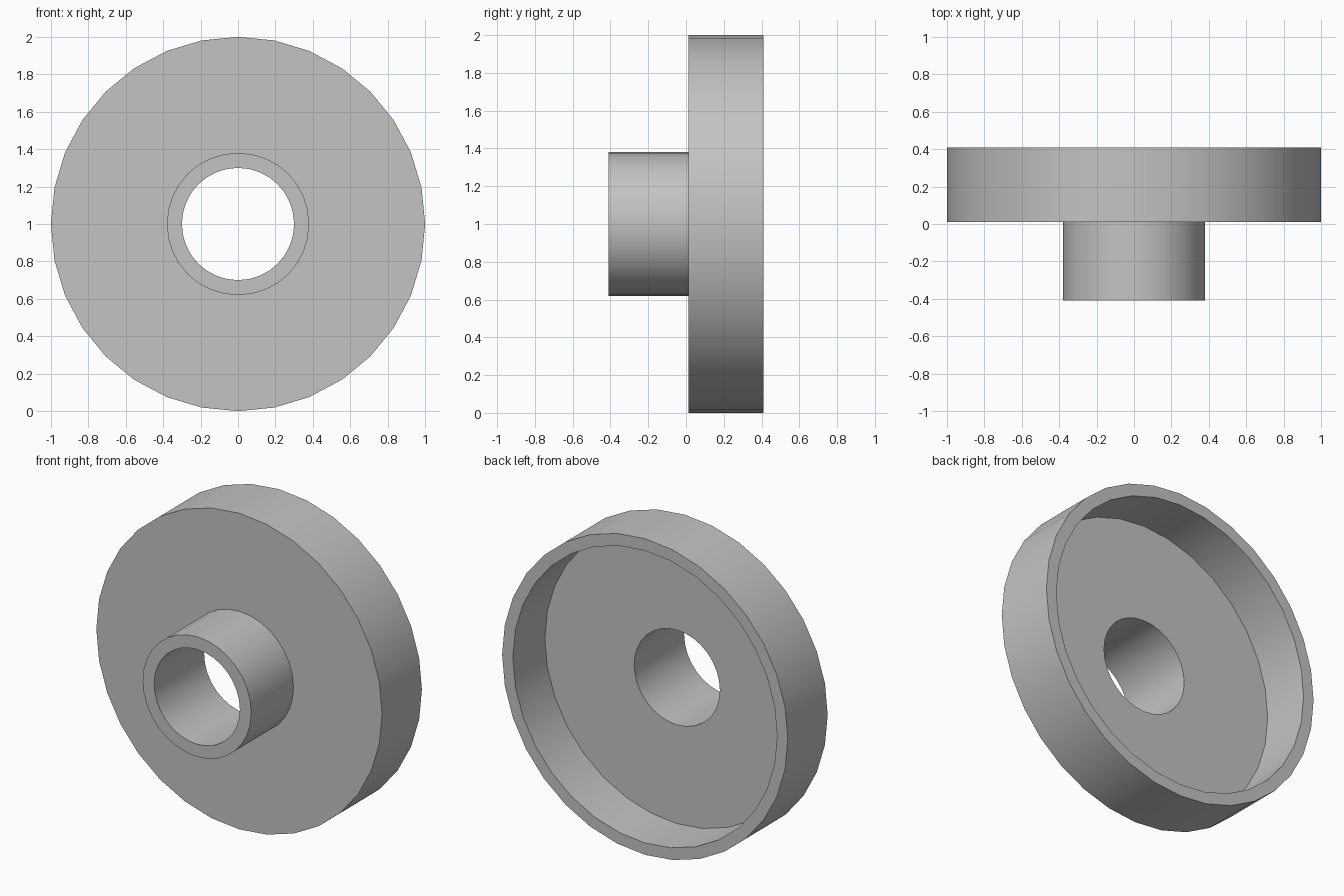
import bpy, bmesh, math
from mathutils import Matrix, Vector

cube = bpy.data.objects.get("Cube")
if cube:
    bpy.data.objects.remove(cube, do_unlink=True)

SIDES = 32
CENTRE_Z = 1.0

# Material
grey = bpy.data.materials.new("plain grey")
grey.use_nodes = True
colour = (0.55, 0.55, 0.55, 1.0)
grey.diffuse_color = colour
grey.node_tree.nodes["Principled BSDF"].inputs["Base Color"].default_value = colour


def lathe(name, profile):
    """Turn a closed (radius, y) profile around the y axis."""
    bm = bmesh.new()
    rings = []
    for i in range(SIDES):
        turn = Matrix.Rotation(math.tau * i / SIDES, 3, 'Y')
        rings.append([bm.verts.new(turn @ Vector((r, y, 0))) for r, y in profile])
    n = len(profile)
    for i in range(SIDES):
        a, b = rings[i], rings[(i + 1) % SIDES]
        for j in range(n):
            k = (j + 1) % n
            bm.faces.new((a[j], a[k], b[k], b[j]))
    bmesh.ops.recalc_face_normals(bm, faces=bm.faces)
    mesh = bpy.data.meshes.new(name)
    bm.to_mesh(mesh)
    bm.free()
    mesh.materials.append(grey)
    obj = bpy.data.objects.new(name, mesh)
    obj.location.z = CENTRE_Z
    bpy.context.collection.objects.link(obj)
    bpy.ops.object.select_all(action='DESELECT')
    obj.select_set(True)
    bpy.context.view_layer.objects.active = obj
    bpy.ops.object.shade_smooth_by_angle(angle=math.radians(30))
    return obj


# Hollow hub, flange disc and rear rim, turned as one piece
FRONT, FLANGE, FLOOR, BACK = -0.41, 0.012, 0.09, 0.41
BORE, HUB, RECESS, OUTER = 0.30, 0.38, 0.925, 1.0
lathe("flanged_hub", [
    (BORE, FRONT), (HUB, FRONT),
    (HUB, FLANGE), (OUTER, FLANGE),
    (OUTER, BACK), (RECESS, BACK),
    (RECESS, FLOOR), (BORE, FLOOR),
])
